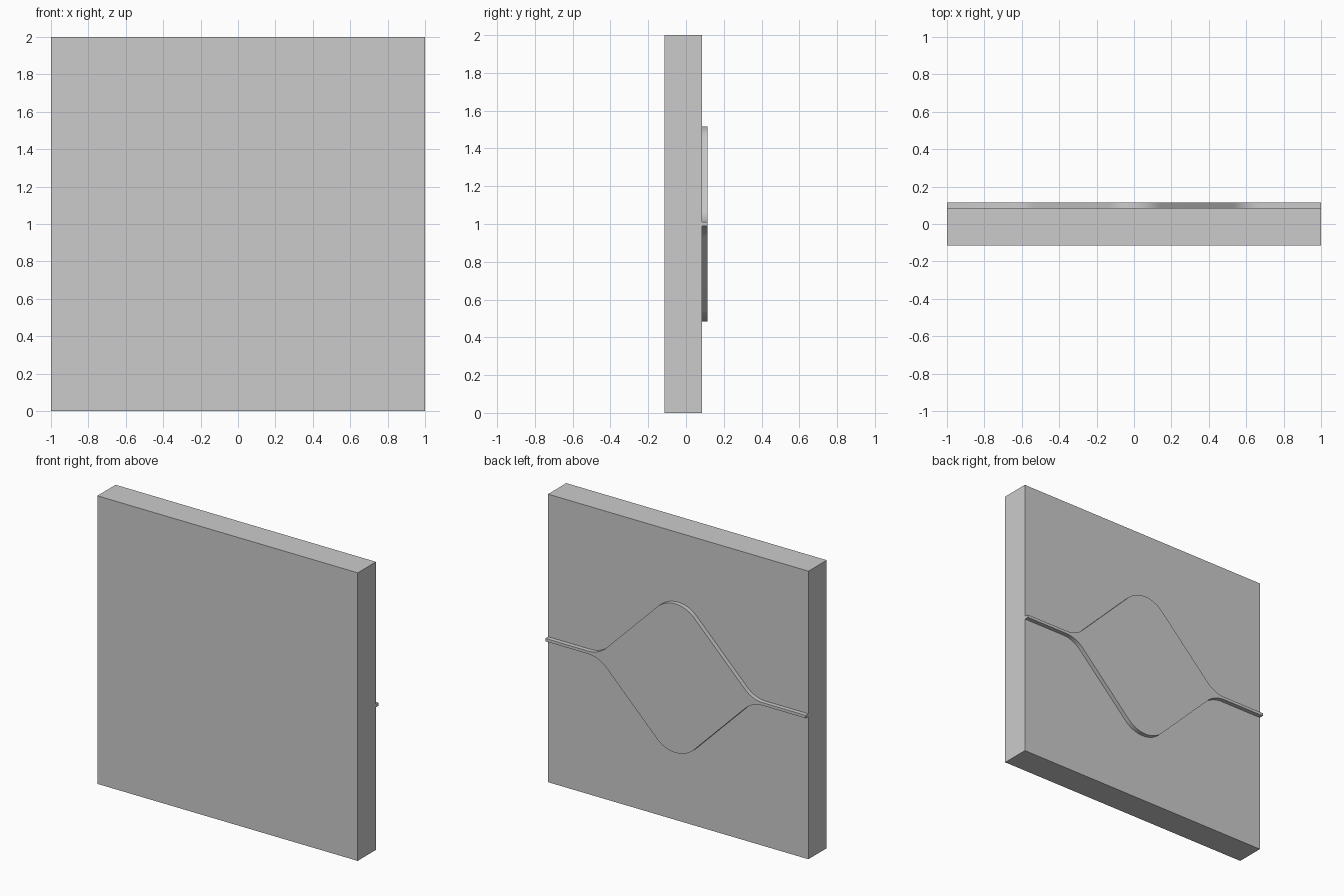
import bpy
import bmesh
import math
from mathutils import Vector

cube = bpy.data.objects.get("Cube")
if cube:
    bpy.data.objects.remove(cube, do_unlink=True)

BACK, RAISE = 0.085, 0.03
RADIUS, ARC_STEPS = 0.2, 14
ARM, APEX = 0.01, 0.6

grey = bpy.data.materials.new("plain grey")
grey.use_nodes = True
grey.diffuse_color = (0.6, 0.6, 0.6, 1)
grey.node_tree.nodes["Principled BSDF"].inputs["Base Color"].default_value = grey.diffuse_color


def fillet(before, corner, after):
    """Points of a round arc that replaces a corner."""
    a, b = (before - corner).normalized(), (after - corner).normalized()
    half = a.angle(b) / 2
    inward = (a + b).normalized()
    centre = corner + inward * RADIUS / math.sin(half)
    middle = math.atan2(-inward.y, -inward.x)
    sweep = math.pi / 2 - half
    if a.cross(b) < 0:
        sweep = -sweep
    arc = []
    for i in range(ARC_STEPS + 1):
        angle = middle + sweep * (1 - 2 * i / ARC_STEPS)
        arc.append(centre + RADIUS * Vector((math.cos(angle), math.sin(angle))))
    # Run from the side of the first neighbour to the side of the second
    if (arc[0] - before).length > (arc[-1] - before).length:
        arc.reverse()
    return arc


def extrude_profile(name, points, y, depth):
    """Solid with the given x-z outline, reaching from y to y + depth."""
    bm = bmesh.new()
    face = bm.faces.new([bm.verts.new((p.x, y, p.y)) for p in points])
    grown = bmesh.ops.extrude_face_region(bm, geom=[face], use_keep_orig=True)
    moved = [g for g in grown["geom"] if isinstance(g, bmesh.types.BMVert)]
    bmesh.ops.translate(bm, verts=moved, vec=(0, depth, 0))
    bmesh.ops.recalc_face_normals(bm, faces=bm.faces)
    mesh = bpy.data.meshes.new(name)
    bm.to_mesh(mesh)
    bm.free()
    mesh.materials.append(grey)
    obj = bpy.data.objects.new(name, mesh)
    bpy.context.collection.objects.link(obj)
    bpy.ops.object.select_all(action='DESELECT')
    obj.select_set(True)
    bpy.context.view_layer.objects.active = obj
    bpy.ops.object.shade_smooth_by_angle(angle=math.radians(30))


# Square slab
extrude_profile("slab", [Vector(p) for p in ((-1, 0), (1, 0), (1, 2), (-1, 2))],
                BACK, -0.2)

# Raised rounded diamond with thin side arms, mirrored top to bottom
foot = APEX - ARM
corners = [Vector(p) for p in ((-1, ARM), (-foot, ARM), (0, APEX), (foot, ARM), (1, ARM))]
upper = [corners[0]]
for i in (1, 2, 3):
    upper += fillet(*corners[i - 1:i + 2])
upper.append(corners[-1])
lower = [Vector((p.x, -p.y)) for p in reversed(upper)]
centre_height = Vector((0, 1))
extrude_profile("raised_diamond", [p + centre_height for p in upper + lower], BACK, RAISE)
